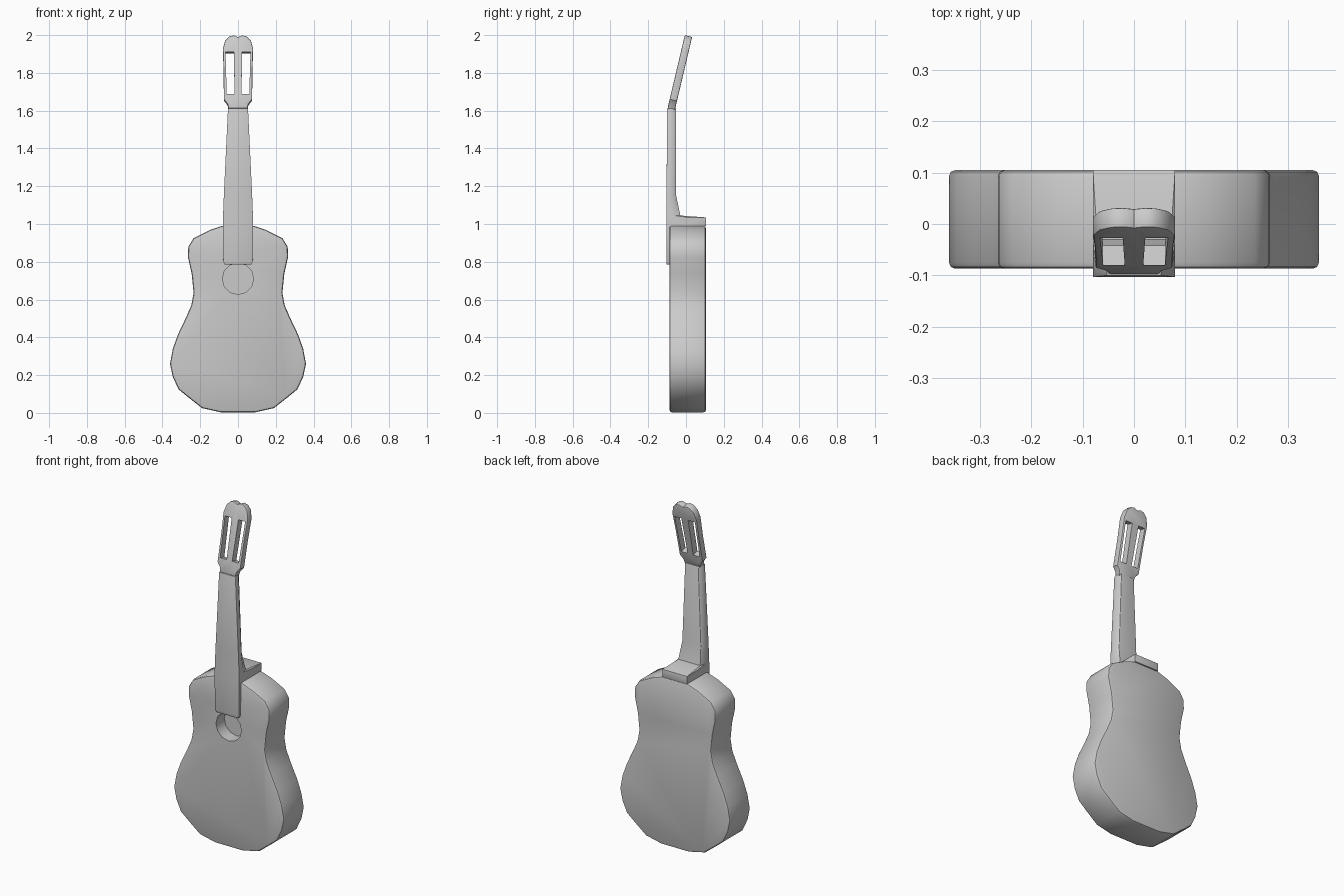
import bpy, bmesh, math
from mathutils import Vector

if "Cube" in bpy.data.objects:
    bpy.data.objects.remove(bpy.data.objects["Cube"])


def finish(name, bm, bevel=0.0, segments=2):
    """Turn a bmesh into an object, optionally rounding its hard edges."""
    bmesh.ops.recalc_face_normals(bm, faces=bm.faces)
    me = bpy.data.meshes.new(name)
    bm.to_mesh(me)
    bm.free()
    ob = bpy.data.objects.new(name, me)
    bpy.context.collection.objects.link(ob)
    if bevel:
        m = ob.modifiers.new("round", 'BEVEL')
        m.width = bevel
        m.segments = segments
        m.limit_method = 'ANGLE'
        m.angle_limit = math.radians(50)
        apply(ob, m)
    return ob


def select(ob):
    bpy.ops.object.select_all(action='DESELECT')
    ob.select_set(True)
    bpy.context.view_layer.objects.active = ob


def apply(ob, mod):
    select(ob)
    bpy.ops.object.modifier_apply(modifier=mod.name)


def loft(name, rings, bevel=0.0):
    """Skin a list of equal-length point rings and cap both ends."""
    bm = bmesh.new()
    vs = [[bm.verts.new(p) for p in r] for r in rings]
    n = len(vs[0])
    for a, b in zip(vs, vs[1:]):
        for i in range(n):
            j = (i + 1) % n
            bm.faces.new((a[i], a[j], b[j], b[i]))
    bm.faces.new(vs[0])
    bm.faces.new(vs[-1])
    return finish(name, bm, bevel)


def plate(name, pts, y0, y1, bevel=0.0):
    return loft(name, [[(x, y, z) for x, z in pts] for y in (y0, y1)], bevel)


def mirrored(half):
    """Close a right-hand outline (bottom to top) by mirroring it over x = 0."""
    return half + [(-x, z) for x, z in reversed(half) if x > 0]


def cut(ob, cutter):
    m = ob.modifiers.new("cut", 'BOOLEAN')
    m.operation = 'DIFFERENCE'
    m.solver = 'EXACT'
    m.object = cutter
    apply(ob, m)
    bpy.data.objects.remove(cutter)


def smooth(ob, angle=35):
    select(ob)
    bpy.ops.object.shade_smooth_by_angle(angle=math.radians(angle))


# Hollow-waisted sound box with a round sound hole
body = plate("body", mirrored([
    (0.09, 0.003), (0.19, 0.025), (0.26, 0.08), (0.315, 0.125), (0.345, 0.19),
    (0.36, 0.26), (0.345, 0.34), (0.318, 0.415), (0.275, 0.505), (0.247, 0.57),
    (0.235, 0.635), (0.245, 0.735), (0.265, 0.825), (0.263, 0.88), (0.235, 0.925),
    (0.15, 0.968), (0.085, 0.99)]), -0.087, 0.105, 0.012)
hole = plate("hole_cutter", [(0.083 * math.cos(i * math.tau / 12),
                              0.71 + 0.083 * math.sin(i * math.tau / 12))
                             for i in range(12)], -0.2, -0.01)
cut(body, hole)
smooth(body)

# Neck with fingerboard end and heel: z, half width, front y, back y, back narrowing
sections = [
    (0.785, 0.070, -0.102, -0.08, 1), (0.800, 0.078, -0.103, -0.08, 1),
    (0.985, 0.080, -0.103, -0.08, 1), (0.990, 0.080, -0.103, 0.105, 1),
    (1.035, 0.080, -0.103, 0.105, 1), (1.045, 0.079, -0.103, -0.03, 0.9),
    (1.150, 0.075, -0.103, -0.052, 0.8), (1.612, 0.053, -0.100, -0.053, 0.8)]
rings = []
for z, w, yf, yb, k in sections:
    ym = yf + (yb - yf) * 0.55
    rings.append([(-w, yf, z), (w, yf, z), (w, ym, z),
                  (w * k, yb, z), (-w * k, yb, z), (-w, ym, z)])
neck = loft("neck", rings, 0.004)
smooth(neck)

# Slotted headstock, modelled upright and then tilted back
outline = mirrored([(0.050, 0.0), (0.055, 0.025), (0.075, 0.05), (0.076, 0.20),
                    (0.080, 0.325), (0.068, 0.37), (0.045, 0.393), (0.022, 0.398),
                    (0.0, 0.388)])
head = plate("headstock", outline, 0.0, 0.040, 0.005)
for s in (-1, 1):
    slot = plate("slot_cutter", [(s * 0.018, 0.077), (s * 0.060, 0.077), (s * 0.063, 0.2),
                                 (s * 0.066, 0.308), (s * 0.022, 0.308)], -0.1, 0.1)
    cut(head, slot)
head.location = (0, -0.098, 1.612)
head.rotation_euler = (-math.radians(13.3), 0, 0)
smooth(head)
